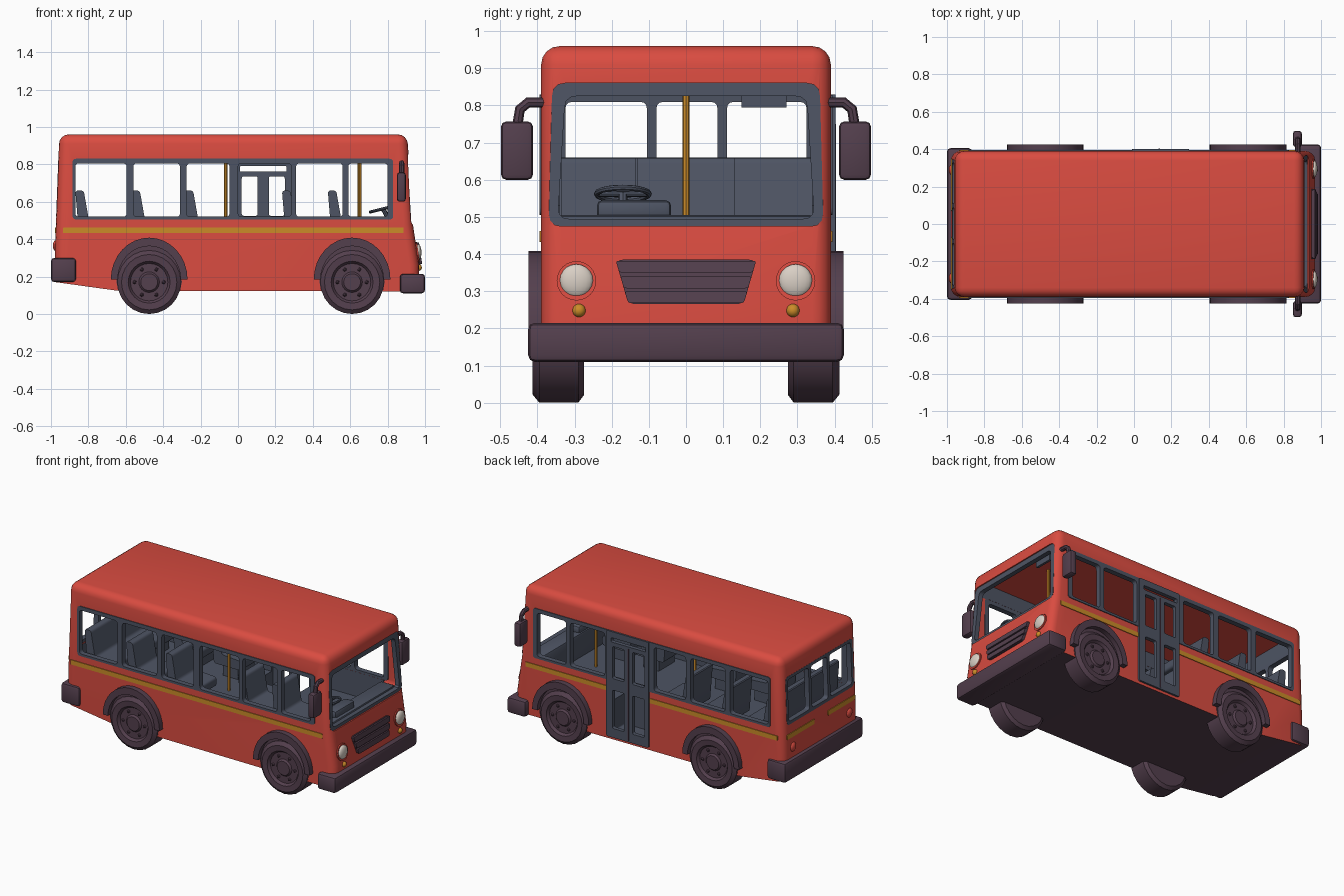
import bpy, bmesh, math
from mathutils import Matrix, Vector

if "Cube" in bpy.data.objects:
    bpy.data.objects.remove(bpy.data.objects["Cube"])

def material(name, rgb):
    m = bpy.data.materials.new(name)
    m.diffuse_color = (*rgb, 1)
    m.use_nodes = True
    m.node_tree.nodes["Principled BSDF"].inputs["Base Color"].default_value = m.diffuse_color
    return m

RED = material("red paint", (0.70, 0.072, 0.052))
SLATE = material("slate trim", (0.075, 0.088, 0.125))
PLUM = material("dark plum rubber", (0.088, 0.05, 0.075))
GOLD = material("gold", (0.60, 0.26, 0.022))
CREAM = material("cream lamp", (0.70, 0.63, 0.56))

def finish(name, bm, mat):
    bmesh.ops.recalc_face_normals(bm, faces=bm.faces)
    me = bpy.data.meshes.new(name)
    bm.to_mesh(me)
    bm.free()
    if mat:
        me.materials.append(mat)
    ob = bpy.data.objects.new(name, me)
    bpy.context.collection.objects.link(ob)
    return ob

def from_curve(name, mat, cu, matrix=Matrix()):
    tmp = bpy.data.objects.new("tmp", cu)
    bpy.context.collection.objects.link(tmp)
    dg = bpy.context.evaluated_depsgraph_get()
    me = bpy.data.meshes.new_from_object(tmp.evaluated_get(dg))
    bpy.data.objects.remove(tmp)
    bm = bmesh.new()
    bm.from_mesh(me)
    bpy.data.meshes.remove(me)
    bmesh.ops.remove_doubles(bm, verts=bm.verts, dist=1e-5)
    bm.transform(matrix)
    for f in bm.faces:
        f.material_index = 0
    return finish(name, bm, mat)

def spline(cu, pts, cyclic):
    s = cu.splines.new('POLY')
    s.points.add(len(pts) - 1)
    for p, q in zip(s.points, pts):
        p.co = (*q, 1) if len(q) == 3 else (*q, 0, 1)
    s.use_cyclic_u = cyclic

def panel(name, mat, outer, depth, matrix, holes=()):
    """Flat outline with holes, extruded to a depth."""
    cu = bpy.data.curves.new(name, 'CURVE')
    cu.dimensions, cu.fill_mode, cu.extrude = '2D', 'BOTH', depth / 2
    for pts in (outer, *holes):
        spline(cu, pts, True)
    return from_curve(name, mat, cu, matrix)

def tube(name, mat, pts, r):
    cu = bpy.data.curves.new(name, 'CURVE')
    cu.dimensions, cu.bevel_depth, cu.bevel_resolution = '3D', r, 2
    cu.use_fill_caps = True
    spline(cu, pts, False)
    return from_curve(name, mat, cu)

def rounded(corners, r):
    out, n = [], len(corners)
    for i, c in enumerate(corners):
        c = Vector(c)
        a = c + (Vector(corners[i - 1]) - c).normalized() * r
        b = c + (Vector(corners[(i + 1) % n]) - c).normalized() * r
        for t in (0, 0.33, 0.67, 1):
            out.append(tuple(a * (1 - t) ** 2 + c * 2 * t * (1 - t) + b * t * t))
    return out

def rect(x0, x1, z0, z1, r=0.015):
    return rounded([(x0, z0), (x1, z0), (x1, z1), (x0, z1)], r)

def side(y):                       # outline x,z placed at a given y
    return Matrix(((1, 0, 0, 0), (0, 0, -1, y), (0, 1, 0, 0), (0, 0, 0, 1)))

def end(x, slope=0.0):             # outline y,z placed at a given x, leaning with z
    return Matrix(((0, slope, 1, x), (1, 0, 0, 0), (0, 1, 0, 0), (0, 0, 0, 1)))

def box(name, mat, x0, x1, y0, y1, z0, z1, bevel=0.0):
    bm = bmesh.new()
    bmesh.ops.create_cube(bm, size=1)
    bm.transform(Matrix.Translation(((x0 + x1) / 2, (y0 + y1) / 2, (z0 + z1) / 2))
                 @ Matrix.Diagonal((x1 - x0, y1 - y0, z1 - z0, 1)))
    if bevel:
        bmesh.ops.bevel(bm, geom=bm.edges[:], offset=bevel, segments=2, profile=0.5, affect='EDGES')
    return finish(name, bm, mat)

def lamp(name, mat, x, y, z, r):
    bm = bmesh.new()
    bmesh.ops.create_uvsphere(bm, u_segments=20, v_segments=10, radius=1)
    bm.transform(Matrix.Translation((x, y, z)) @ Matrix.Diagonal((0.018, r, r, 1)))
    return finish(name, bm, mat)

# body: side profile extruded across, roof and corner edges rounded
profile = [(-0.975, 0.17), (-0.65, 0.125), (0.965, 0.12), (0.968, 0.26), (0.935, 0.48),
           (0.905, 0.96), (-0.955, 0.96), (-0.978, 0.35)]
bm = bmesh.new()
face = bm.faces.new([bm.verts.new((x, -0.39, z)) for x, z in profile])
ext = bmesh.ops.extrude_face_region(bm, geom=[face])
bmesh.ops.translate(bm, vec=(0, 0.78, 0), verts=[v for v in ext['geom'] if isinstance(v, bmesh.types.BMVert)])
edges = []
for e in bm.edges:
    a, b = e.verts
    across = abs(a.co.y - b.co.y) > 0.1
    if (across and a.co.z > 0.9) or (not across and max(a.co.z, b.co.z) > 0.2):
        edges.append(e)
bmesh.ops.bevel(bm, geom=edges, offset=0.05, segments=4, profile=0.5, affect='EDGES')
body = finish("body", bm, RED)

# openings cut from the body
band = rect(-0.885, 0.83, 0.505, 0.83, 0.02)
screen = rounded([(-0.37, 0.475), (0.37, 0.475), (0.36, 0.86), (-0.36, 0.86)], 0.035)
back = rect(-0.345, 0.345, 0.52, 0.83, 0.025)
door_outline = rect(-0.01, 0.295, 0.14, 0.83, 0.01)
cutters = [box("cut_cabin", None, -0.93, 0.87, -0.36, 0.36, 0.345, 0.925),
           panel("cut_side", None, band, 1.2, side(0)),
           panel("cut_front", None, screen, 0.3, end(0.95)),
           panel("cut_back", None, back, 0.3, end(-0.95)),
           panel("cut_door", None, door_outline, 0.3, side(0.35))]
bpy.context.view_layer.objects.active = body
for c in cutters:
    c.hide_render = True
    mod = body.modifiers.new("cut", 'BOOLEAN')
    mod.operation, mod.solver, mod.object = 'DIFFERENCE', 'EXACT', c
    bpy.ops.object.modifier_apply(modifier=mod.name)
for c in cutters:
    bpy.data.objects.remove(c)

# body colours: plum underside, slate cabin, red elsewhere
body.data.materials.clear()
for m in (RED, SLATE, PLUM):
    body.data.materials.append(m)
for p in body.data.polygons:
    c, n = p.center, p.normal
    inside = abs(c.y) < 0.365 and -0.935 < c.x < 0.875 and 0.135 < c.z < 0.93
    if n.z < -0.7 and c.z < 0.2:
        p.material_index = 2
    elif inside and n.z > -0.5:
        p.material_index = 1
    else:
        p.material_index = 0

# window frames
spans = [(-0.87, -0.595), (-0.56, -0.31), (-0.275, -0.045), (0.0, 0.285), (0.31, 0.56), (0.59, 0.80)]
panes = [rect(a, b, 0.52, 0.805, 0.02) for a, b in spans]
for name, y in (("right", -0.378), ("left", 0.378)):
    panel(name + "_window_frame", SLATE, band, 0.034, side(y), panes)
panel("windscreen_frame", SLATE, screen, 0.03, end(0.942, -0.062),
      [rounded([(-0.345, 0.495), (0.345, 0.495), (0.325, 0.825), (-0.325, 0.825)], 0.03)])
panel("rear_window_frame", SLATE, back, 0.034, end(-0.975, 0.0377),
      [rect(a, b, 0.54, 0.81, 0.02) for a, b in ((-0.325, -0.105), (-0.08, 0.085), (0.11, 0.325))])

# double door with glass openings
holes = [rect(a, b, z0, z1, 0.01) for a, b in ((0.02, 0.105), (0.165, 0.25))
         for z0, z1 in ((0.2, 0.45), (0.525, 0.735))]
panel("door", SLATE, door_outline, 0.026, side(0.389), holes + [rect(0.01, 0.26, 0.762, 0.79, 0.005)])
box("door_seam", PLUM, 0.132, 0.138, 0.398, 0.404, 0.15, 0.75)

# gold stripes
for a, b, y in ((-0.935, 0.885, -0.391), (-0.935, -0.012, 0.391), (0.297, 0.885, 0.391)):
    panel("side_stripe", GOLD, rect(a, b, 0.432, 0.462, 0.004), 0.007, side(y))
for s in (-1, 1):
    panel("rear_stripe", GOLD, rect(min(s * 0.07, s * 0.35), max(s * 0.07, s * 0.35), 0.432, 0.462, 0.004),
          0.007, end(-0.992, 0.0377))
    lamp("tail_lamp", RED, -0.972, s * 0.29, 0.365, 0.03)

# bumpers
box("front_bumper", PLUM, 0.865, 1.0, -0.425, 0.425, 0.11, 0.215, 0.018)
box("rear_bumper", PLUM, -1.0, -0.865, -0.405, 0.405, 0.17, 0.30, 0.018)

# grille with raised bars
def trapezoid(z0, z1, r):
    w0, w1 = (0.155 + 0.29 * (z - 0.265) for z in (z0, z1))
    return rounded([(-w0, z0), (w0, z0), (w1, z1), (-w1, z1)], r)
panel("grille", PLUM, trapezoid(0.265, 0.385, 0.02), 0.014, end(1.008, -0.15))
for z in (0.268, 0.308, 0.35):
    panel("grille_bar", PLUM, trapezoid(z, z + 0.032, 0.008), 0.034, end(1.008, -0.15))

# lamps and mirrors on both sides
for s in (-1, 1):
    panel("headlamp_rim", RED, [(s * 0.295 + 0.053 * math.cos(i * math.pi / 12), 0.328 + 0.053 * math.sin(i * math.pi / 12))
                                for i in range(24)], 0.012, end(1.008, -0.15))
    lamp("headlamp", CREAM, 0.963, s * 0.295, 0.328, 0.045)
    lamp("indicator", GOLD, 0.965, s * 0.288, 0.248, 0.018)
    box("mirror", PLUM, 0.85, 0.897, min(s * 0.412, s * 0.498), max(s * 0.412, s * 0.498), 0.6, 0.757, 0.014)
    tube("mirror_arm", PLUM, [(0.875, s * 0.375, 0.808), (0.875, s * 0.425, 0.808),
                              (0.875, s * 0.447, 0.79), (0.875, s * 0.455, 0.74)], 0.014)

# wheels and arches
tyre = [(0, 0.405), (0.045, 0.405), (0.055, 0.394), (0.10, 0.394), (0.112, 0.41), (0.148, 0.413),
        (0.17, 0.395), (0.17, 0.29), (0.15, 0.275), (0, 0.275)]
def arc(cx, rx, rz, a0, a1, n=16):
    ts = [math.radians(a0 + (a1 - a0) * i / n) for i in range(n + 1)]
    return [(cx + rx * math.cos(t), 0.185 + rz * math.sin(t)) for t in ts]
for cx in (-0.475, 0.61):
    for s in (-1, 1):
        bm = bmesh.new()
        vs = [bm.verts.new((r, y, 0)) for r, y in tyre]
        es = [bm.edges.new(p) for p in zip(vs, vs[1:])]
        bmesh.ops.spin(bm, geom=vs + es, cent=(0, 0, 0), axis=(0, 1, 0), angle=math.tau, steps=24)
        bmesh.ops.remove_doubles(bm, verts=bm.verts, dist=1e-4)
        for i in range(6):
            a = i * math.tau / 6
            bmesh.ops.create_icosphere(bm, subdivisions=1, radius=0.011, matrix=Matrix.Translation(
                (0.078 * math.cos(a), 0.395, 0.078 * math.sin(a))))
        bm.transform(Matrix.Translation((cx, 0, 0.17)) @ Matrix.Diagonal((1, s, 1, 1)))
        finish("wheel", bm, PLUM)
        panel("wheel_arch", PLUM, arc(cx, 0.205, 0.223, 0, 180) + arc(cx, 0.168, 0.178, 180, 0),
              0.055, side(s * 0.397))
        panel("wheel_well", PLUM, arc(cx, 0.175, 0.185, -18, 198), 0.01, side(s * 0.388))

# seats: one side profile, reused in rows
def seat(x, y, width):
    shape = [(-0.02, 0.66), (0.025, 0.66), (0.055, 0.49), (0.20, 0.48), (0.20, 0.42), (0.0, 0.42)]
    panel("seat", SLATE, rounded([(x + px, pz) for px, pz in shape], 0.016), width, side(y))
    box("seat_leg", SLATE, x + 0.05, x + 0.16, y - width * 0.4, y + width * 0.4, 0.34, 0.43)
for x in (-0.55, -0.265):
    for y in (-0.235, 0.235):
        seat(x, y, 0.21)
for x in (0.255, 0.50):
    seat(x, -0.235, 0.2)
seat(-0.85, 0, 0.68)

# driver area
box("dashboard", SLATE, 0.79, 0.895, -0.345, 0.345, 0.345, 0.505, 0.012)
box("instrument_hood", SLATE, 0.80, 0.875, -0.24, -0.04, 0.49, 0.545, 0.015)
bm = bmesh.new()
ring = bmesh.ops.create_circle(bm, segments=8, radius=0.008, matrix=Matrix.Translation((0.07, 0, 0))
                               @ Matrix.Rotation(math.pi / 2, 4, 'X'))
bmesh.ops.spin(bm, geom=bm.verts[:] + bm.edges[:], cent=(0, 0, 0), axis=(0, 0, 1), angle=math.tau, steps=20)
bmesh.ops.remove_doubles(bm, verts=bm.verts, dist=1e-4)
bm.transform(Matrix.Translation((0.775, -0.17, 0.562)) @ Matrix.Rotation(math.radians(-14), 4, 'Y'))
finish("steering_wheel", bm, SLATE)
tube("steering_spoke", SLATE, [(0.775, -0.24, 0.562), (0.775, -0.10, 0.562)], 0.008)
tube("steering_column", SLATE, [(0.775, -0.17, 0.562), (0.82, -0.17, 0.48)], 0.012)
box("sun_visor", SLATE, 0.855, 0.87, 0.15, 0.27, 0.795, 0.84)

# grab poles
for x in (-0.065, 0.65):
    tube("grab_pole", GOLD, [(x, 0, 0.34), (x, 0, 0.928)], 0.01)

# smooth shading with sharp edges kept
bpy.ops.object.select_all(action='SELECT')
bpy.context.view_layer.objects.active = body
bpy.ops.object.shade_smooth_by_angle(angle=math.radians(35))
